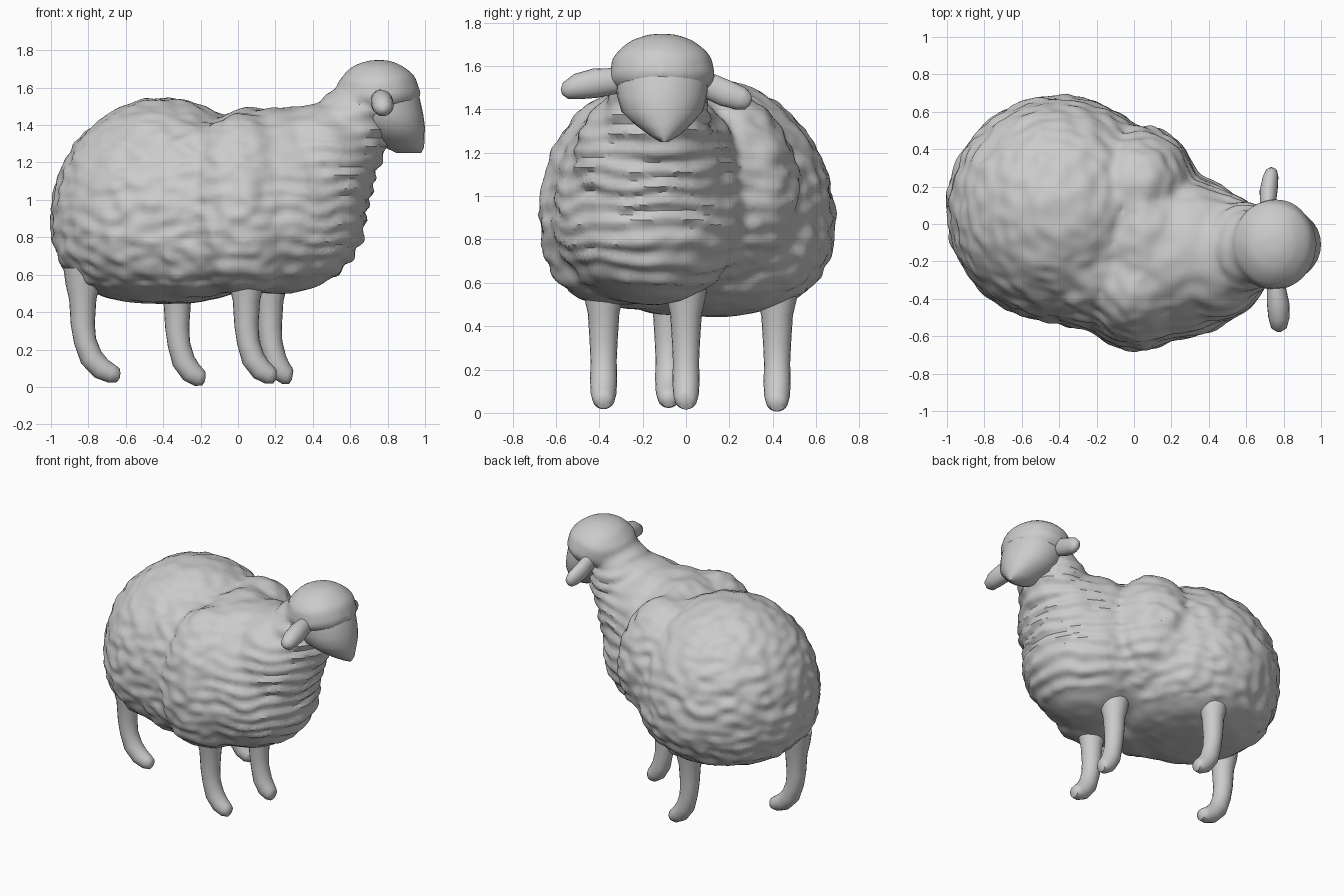
import bpy, bmesh, math
from mathutils import Vector, noise

if "Cube" in bpy.data.objects:
    bpy.data.objects.remove(bpy.data.objects["Cube"])


def finish(bm, name, angle=50):
    mesh = bpy.data.meshes.new(name)
    bmesh.ops.recalc_face_normals(bm, faces=bm.faces)
    bm.to_mesh(mesh)
    bm.free()
    ob = bpy.data.objects.new(name, mesh)
    bpy.context.collection.objects.link(ob)
    smooth(ob, angle)
    return ob


def smooth(ob, angle):
    bpy.ops.object.select_all(action='DESELECT')
    ob.select_set(True)
    bpy.context.view_layer.objects.active = ob
    bpy.ops.object.shade_smooth_by_angle(angle=math.radians(angle))


def blob(bm, centre, rx, ry, up, down, power=2.0):
    """Ellipsoid with separate upper/lower heights and a fuller lower half."""
    made = bmesh.ops.create_uvsphere(bm, u_segments=40, v_segments=24, radius=1)
    for v in made['verts']:
        p = v.co.copy()
        if p.z < 0:
            flat = math.hypot(p.x, p.y)
            full = max(0, 1 - abs(p.z) ** power) ** (1 / power)
            k = full / flat if flat > 1e-4 else 0
            p.x, p.y = p.x * k, p.y * k
        v.co = Vector(centre) + Vector((p.x * rx, p.y * ry, p.z * (up if p.z > 0 else down)))


def loft(bm, rings, side, tangent=None, n=20):
    """Sweep elliptical rings (x, y, z, radius along side, other radius)."""
    pts = [Vector(r[:3]) for r in rings]
    loops = []
    for i, r in enumerate(rings):
        t = tangent or (pts[min(i + 1, len(pts) - 1)] - pts[max(i - 1, 0)]).normalized()
        u = Vector(side)
        w = t.cross(u).normalized()
        loops.append([bm.verts.new(pts[i] + u * r[3] * math.cos(a) + w * r[4] * math.sin(a))
                      for a in (math.tau * k / n for k in range(n))])
    for a, b in zip(loops, loops[1:]):
        for k in range(n):
            bm.faces.new((a[k], a[(k + 1) % n], b[(k + 1) % n], b[k]))
    bm.faces.new(loops[0])
    bm.faces.new(loops[-1])


# Fleece: hindquarters, chest, shoulders, neck and woolly cap fused together
bm = bmesh.new()
blob(bm, (-0.40, 0.08, 0.90), 0.595, 0.60, 0.64, 0.45, 2.6)
blob(bm, (-0.24, -0.21, 0.88), 0.38, 0.35, 0.54, 0.40, 2.3)   # right flank filler
blob(bm, (0.21, -0.17, 0.90), 0.47, 0.44, 0.59, 0.40, 2.0)
blob(bm, (0.02, -0.33, 0.88), 0.33, 0.34, 0.58, 0.38, 2.3)
blob(bm, (0.02, 0.20, 0.98), 0.31, 0.32, 0.49, 0.34, 2.0)
blob(bm, (0.06, -0.06, 0.95), 0.34, 0.46, 0.54, 0.40, 2.0)    # back between the shoulders
blob(bm, (0.44, -0.17, 1.17), 0.29, 0.34, 0.34, 0.40)
blob(bm, (0.30, -0.13, 1.15), 0.33, 0.36, 0.345, 0.40)
blob(bm, (0.59, -0.13, 1.36), 0.20, 0.24, 0.24, 0.30)
blob(bm, (0.75, -0.11, 1.57), 0.22, 0.24, 0.175, 0.15)
fleece = finish(bm, "fleece")
rm = fleece.modifiers.new("fuse", 'REMESH')
rm.mode = 'VOXEL'
rm.voxel_size = 0.022
sm = fleece.modifiers.new("soften", 'SMOOTH')
sm.factor = 0.5
sm.iterations = 12
deps = bpy.context.evaluated_depsgraph_get()
fused = bpy.data.meshes.new_from_object(fleece.evaluated_get(deps))
fleece.modifiers.clear()
fleece.data = fused

# Wool relief: horizontal folds on the chest and neck, lumps on the rear
moves = []
for v in fused.vertices:
    p, nrm = v.co.copy(), v.normal.copy()
    wob = noise.noise(p * 4)
    folds = math.sin(p.z * math.tau / 0.085 + 3.5 * wob)
    lumps = noise.noise(Vector((p.x * 11, p.y * 11, p.z * 17))) * 1.6
    front = min(1, max(0, (p.x - 0.05) / 0.45))
    amp = 0.013 * (1 - 0.8 * max(0, nrm.z) * (0.4 + 0.6 * front))
    if p.z > 1.5 and p.x > 0.5 or nrm.z < -0.8:
        amp *= 0.3
    moves.append(p + nrm * (0.006 + amp * (0.7 * folds * front + lumps * (1 - 0.6 * front))))
for v, p in zip(fused.vertices, moves):
    v.co = p
smooth(fleece, 40)

# Face: a wedge tapering down to the muzzle
bm = bmesh.new()
loft(bm, [(0.75, -0.11, 1.62, 0.20, 0.19), (0.765, -0.11, 1.55, 0.215, 0.205),
          (0.79, -0.11, 1.46, 0.207, 0.20), (0.815, -0.11, 1.39, 0.188, 0.185),
          (0.85, -0.105, 1.33, 0.13, 0.147), (0.89, -0.10, 1.28, 0.07, 0.105),
          (0.915, -0.10, 1.25, 0.02, 0.065)], (0, 1, 0), Vector((0, 0, -1)), 28)
finish(bm, "face")

# Ears: flattened tubes spreading sideways
ears = {"left_ear": [(0.72, 0.02, 1.53, 0.04, 0.05), (0.715, 0.10, 1.51, 0.042, 0.06),
                     (0.72, 0.18, 1.475, 0.048, 0.062), (0.73, 0.25, 1.45, 0.042, 0.055),
                     (0.735, 0.285, 1.435, 0.03, 0.04), (0.735, 0.300, 1.43, 0.01, 0.012)],
        "right_ear": [(0.755, -0.25, 1.53, 0.04, 0.05), (0.76, -0.33, 1.53, 0.05, 0.06),
                      (0.77, -0.42, 1.52, 0.06, 0.068), (0.775, -0.50, 1.505, 0.057, 0.06),
                      (0.775, -0.555, 1.485, 0.042, 0.04), (0.775, -0.575, 1.48, 0.012, 0.012)]}
for name, rings in ears.items():
    bm = bmesh.new()
    loft(bm, rings, (1, 0, 0))
    finish(bm, name)

# Legs: flared at the body, curving forward into the foot
profile = [(0, 0.62, 0.10), (0, 0.53, 0.088), (0, 0.45, 0.070), (0, 0.32, 0.062), (0.012, 0.23, 0.058),
           (0.045, 0.14, 0.06), (0.10, 0.08, 0.057), (0.155, 0.053, 0.049),
           (0.19, 0.045, 0.036), (0.20, 0.044, 0.012)]
legs = {"right_hind_leg": (-0.83, -0.08, 0.017, 1.0), "left_hind_leg": (-0.325, 0.42, -0.002, 0.75),
        "right_front_leg": (0.045, -0.38, 0.01, 0.8), "left_front_leg": (0.17, 0.0, 0.006, 0.6)}
for name, (x, y, lift, reach) in legs.items():
    bm = bmesh.new()
    loft(bm, [(x + dx * reach, y, z + lift, r * 1.04, r * 1.04) for dx, z, r in profile], (0, 1, 0))
    finish(bm, name)
